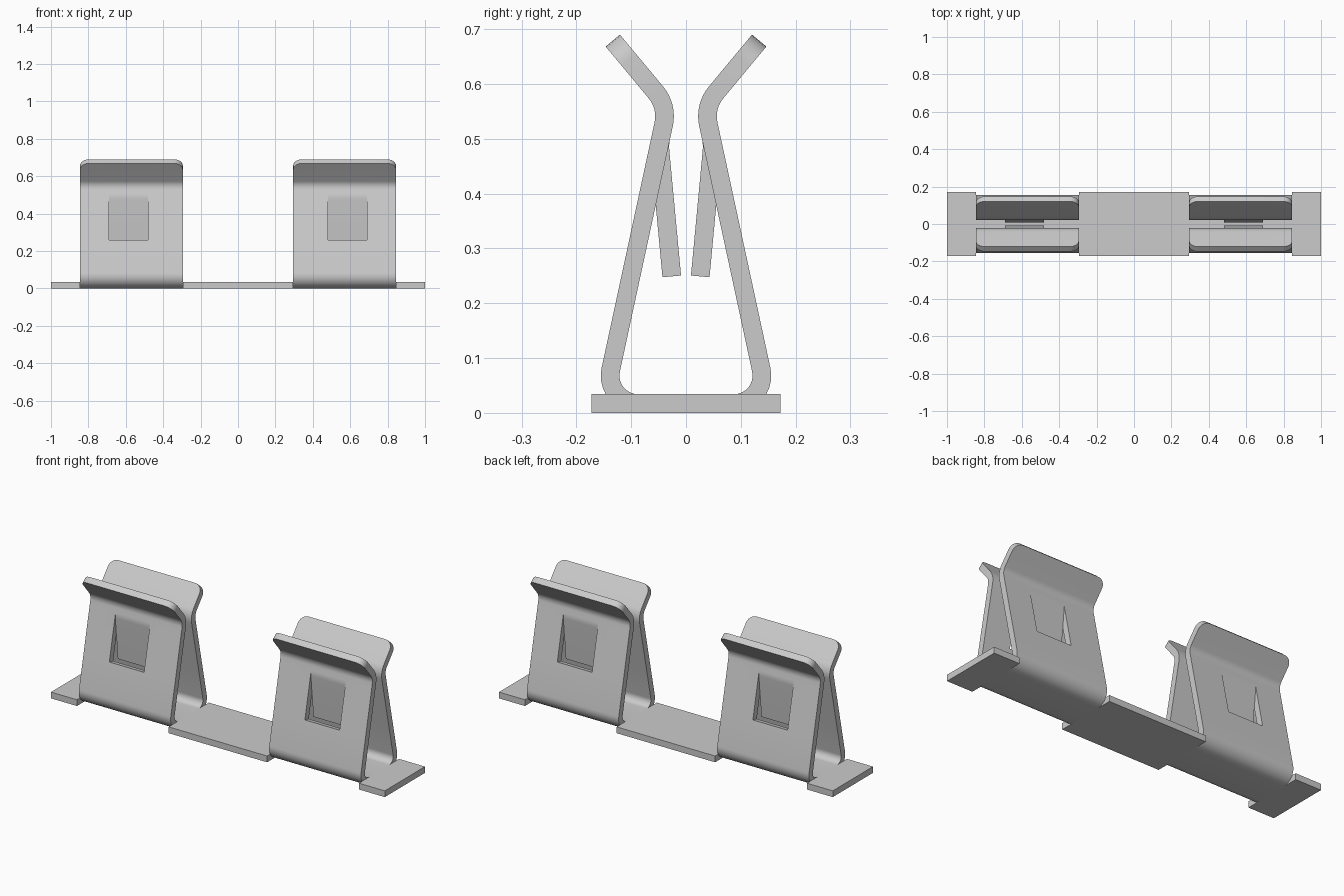
import bpy, bmesh, math
from mathutils import Vector

cube = bpy.data.objects.get("Cube")
if cube:
    bpy.data.objects.remove(cube, do_unlink=True)

T = 0.034                       # sheet thickness
CLIP_X = (0.295, 0.845)         # clip extent along x
TAB_X = (0.482, 0.69)           # spring tab extent along x
HALF_DEPTH = 0.172              # half depth of the base strip

steel = bpy.data.materials.new("steel_grey")
steel.use_nodes = True
GREY = (0.6, 0.6, 0.6, 1.0)
steel.diffuse_color = GREY
steel.node_tree.nodes["Principled BSDF"].inputs["Base Color"].default_value = GREY


def fillet(a, corner, b, r, n):
    """Points of an arc of radius r rounding the corner a-corner-b."""
    a, corner, b = Vector(a), Vector(corner), Vector(b)
    u, v = (a - corner).normalized(), (b - corner).normalized()
    half = u.angle(v) / 2
    centre = corner + (u + v).normalized() * r / math.sin(half)
    reach = r / math.tan(half)
    p, q = corner + u * reach - centre, corner + v * reach - centre
    sweep = p.angle(q)
    return [centre + (p * math.sin((1 - i / n) * sweep) + q * math.sin(i / n * sweep)) / math.sin(sweep)
            for i in range(n + 1)]


def on_wall(z):
    """Point (y, z) on the middle of the leaning wall."""
    return Vector((0.137 - 0.2157 * (z - 0.08), z))


def finish(name, bm):
    mesh = bpy.data.meshes.new(name)
    bm.to_mesh(mesh)
    bm.free()
    mesh.materials.append(steel)
    obj = bpy.data.objects.new(name, mesh)
    bpy.context.collection.objects.link(obj)
    bpy.ops.object.select_all(action='DESELECT')
    bpy.context.view_layer.objects.active = obj
    obj.select_set(True)
    return obj


# Half of the clip section as (y, z): floor, lower bend, wall, upper bend, flared lip
floor, low, high, tip = (0, T / 2), on_wall(T / 2), on_wall(0.559), (0.1335, 0.679)
lower_bend = fillet(floor, low, high, 0.051, 10)
upper_bend = fillet(low, high, tip, 0.068, 8)
half = lower_bend + [on_wall(0.2545), on_wall(0.503)] + upper_bend + [Vector(tip)]
WINDOW = len(lower_bend)        # index of the window's lower edge in the half section

# Spring tab bent inward from the top of the window
tab = fillet(on_wall(0.55), on_wall(0.49), (0.026, 0.249), 0.085, 4)[1:] + [Vector((0.026, 0.249))]


def make_clip(name, side):
    bm = bmesh.new()
    xs = [side * x for x in (CLIP_X[0], TAB_X[0], TAB_X[1], CLIP_X[1])]
    section = [(-p.x, p.y) for p in reversed(half)] + [(p.x, p.y) for p in half]
    rows = [[bm.verts.new((x, y, z)) for x in xs] for y, z in section]
    n = len(half)
    windows = (n + WINDOW, n - 2 - WINDOW)
    for i in range(len(rows) - 1):
        for c in range(3):
            if c == 1 and i in windows:
                continue        # window left by the tab
            bm.faces.new((rows[i][c], rows[i][c + 1], rows[i + 1][c + 1], rows[i + 1][c]))
    # tabs hang from the upper window edges
    for sign in (1, -1):
        hinge = rows[n + WINDOW + 1] if sign > 0 else rows[n - 2 - WINDOW]
        prev = hinge[1:3]
        for p in tab:
            cur = [bm.verts.new((x, sign * p.x, p.y)) for x in xs[1:3]]
            quad = (cur[0], cur[1], prev[1], prev[0])
            bm.faces.new(quad if sign > 0 else quad[::-1])
            prev = cur
    # rounded lip corners
    corners = [rows[i][c] for i in (0, -1) for c in (0, 3)]
    bmesh.ops.bevel(bm, geom=corners, offset=0.045, segments=6, profile=0.5, affect='VERTICES')
    obj = finish(name, bm)
    mod = obj.modifiers.new("sheet", 'SOLIDIFY')
    mod.thickness, mod.offset, mod.use_even_offset = T, 0, True
    bpy.ops.object.modifier_apply(modifier=mod.name)
    bpy.ops.object.shade_smooth_by_angle(angle=math.radians(30))


def make_plate(name, x0, x1):
    bm = bmesh.new()
    bmesh.ops.create_cube(bm, size=1)
    for v in bm.verts:
        v.co = ((x0 + x1) / 2 + v.co.x * (x1 - x0), v.co.y * 2 * HALF_DEPTH, T / 2 + v.co.z * T)
    finish(name, bm)


# Two mirrored clips and the base strip around them
make_clip("left_clip", 1)
make_clip("right_clip", -1)
make_plate("base_middle", -CLIP_X[0], CLIP_X[0])
make_plate("base_left_end", CLIP_X[1], 1.0)
make_plate("base_right_end", -1.0, -CLIP_X[1])
